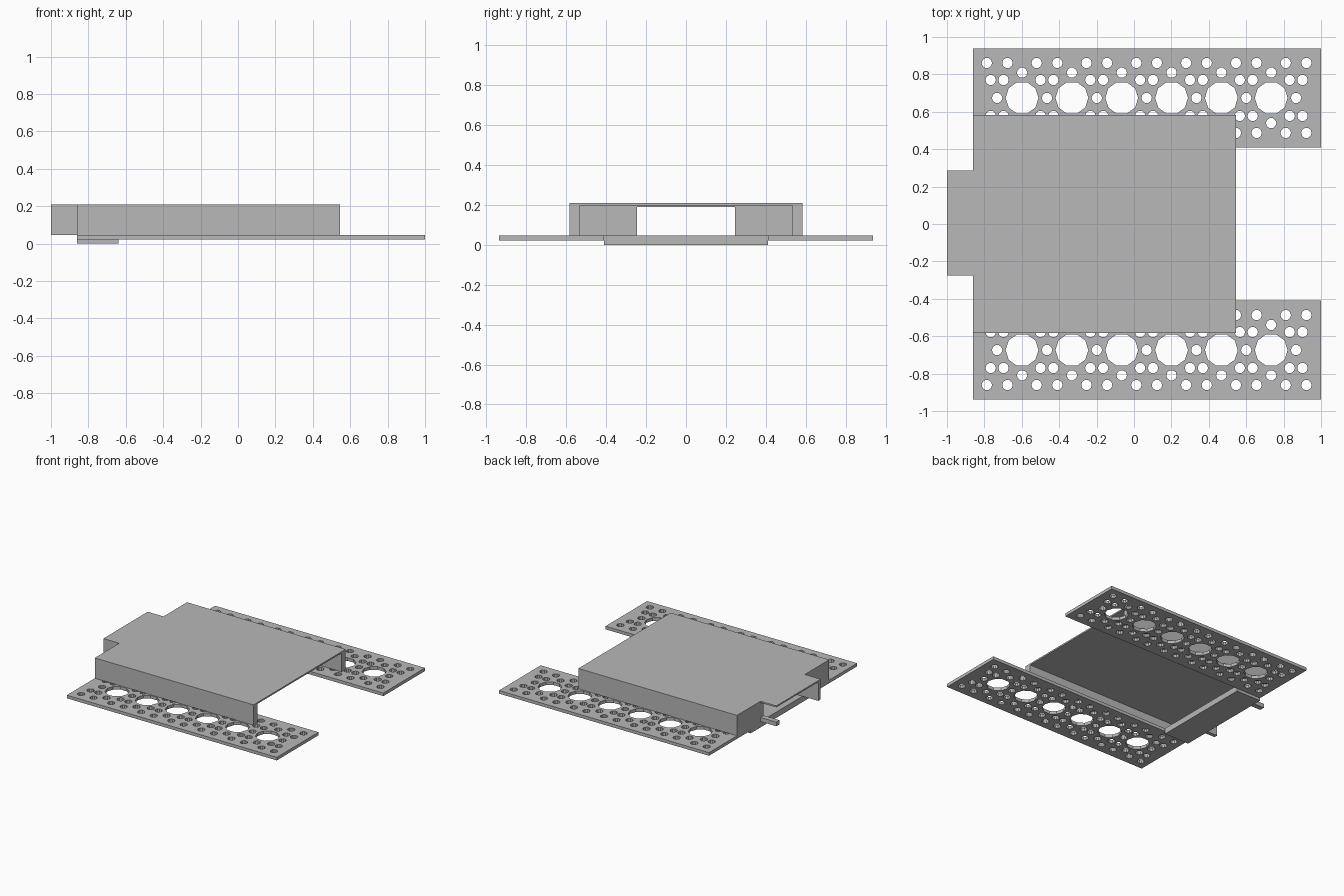
import bpy, math
from mathutils import Vector

cube = bpy.data.objects.get("Cube")
if cube:
    bpy.data.objects.remove(cube, do_unlink=True)

grey = bpy.data.materials.new("plain_grey")
grey.use_nodes = True
grey.diffuse_color = (0.48, 0.48, 0.48, 1)
grey.node_tree.nodes["Principled BSDF"].inputs["Base Color"].default_value = grey.diffuse_color


def link(name, mesh):
    ob = bpy.data.objects.new(name, mesh)
    mesh.materials.clear()
    mesh.materials.append(grey)
    bpy.context.scene.collection.objects.link(ob)
    return ob


def plate(name, outline, z0, z1, holes=()):
    """Flat sheet from an outline and (x, y, radius, sides) holes."""
    curve = bpy.data.curves.new(name, 'CURVE')
    curve.dimensions = '2D'
    curve.fill_mode = 'BOTH'
    curve.extrude = (z1 - z0) / 2
    loops = [outline]
    for x, y, r, n in holes:
        loops.append([(x + r * math.cos(2 * math.pi * i / n),
                       y + r * math.sin(2 * math.pi * i / n)) for i in range(n)])
    for loop in loops:
        spline = curve.splines.new('POLY')
        spline.points.add(len(loop) - 1)
        for point, (x, y) in zip(spline.points, loop):
            point.co = (x, y, 0, 1)
        spline.use_cyclic_u = True
    helper = bpy.data.objects.new(name + "_outline", curve)
    bpy.context.scene.collection.objects.link(helper)
    bpy.context.view_layer.update()
    graph = bpy.context.evaluated_depsgraph_get()
    mesh = bpy.data.meshes.new_from_object(helper.evaluated_get(graph))
    bpy.data.objects.remove(helper, do_unlink=True)
    for v in mesh.vertices:
        v.co.z += (z0 + z1) / 2
    for p in mesh.polygons:
        p.use_smooth = False
    return link(name, mesh)


def box(name, x0, x1, y0, y1, z0, z1):
    return plate(name, [(x0, y0), (x1, y0), (x1, y1), (x0, y1)], z0, z1)


# Shared dimensions
BACK, FRONT, TIP = -0.86, 0.545, -1.0
RAIL_LOW, RAIL_TOP, ROOF = 0.022, 0.047, 0.21
IN_Y, OUT_Y, MID_Y = 0.41, 0.937, 0.674
PITCH, START = 0.2664, -0.865
BIG, SMALL = 0.088, 0.028

# Hole pattern: a large bore ringed by small ones, repeated along the rail
holes = []
for k in range(8):
    cx = START + PITCH * k
    inner = 0 < k < 7
    if inner:
        holes.append((cx, 0, BIG, 10))
        holes += [(cx, s * 0.135, SMALL, 10) for s in (-1, 1)]
    if k < 7:
        holes.append((cx + PITCH / 2, 0, SMALL, 10))
    for side in (-1, 1):
        if inner or (k == 0 and side > 0) or (k == 7 and side < 0):
            for s in (-1, 1):
                holes.append((cx + side * 0.078, s * 0.187, SMALL, 10))
                holes.append((cx + side * 0.099, s * 0.096, SMALL, 10))

# Perforated rails and the cover walls standing on them
for name, s in (("left_side", 1), ("right_side", -1)):
    ys = sorted((s * IN_Y, s * OUT_Y))
    plate(name + "_rail", [(BACK, ys[0]), (1, ys[0]), (1, ys[1]), (BACK, ys[1])],
          RAIL_LOW, RAIL_TOP, [(x, s * MID_Y + y, r, n) for x, y, r, n in holes])
    wall = sorted((s * 0.533, s * 0.583))
    box(name + "_cover_wall", BACK, FRONT, *wall, RAIL_TOP, 0.198)
    end = sorted((s * 0.245, s * 0.533))
    box(name + "_end_wall", BACK, BACK + 0.05, *end, RAIL_TOP, 0.198)

# Cover roof with its projecting tongue
plate("cover_roof", [(BACK, -0.583), (FRONT, -0.583), (FRONT, 0.583), (BACK, 0.583),
                     (BACK, 0.286), (TIP, 0.286), (TIP, -0.275), (BACK, -0.275)], 0.198, ROOF)
box("opening_lintel", BACK, BACK + 0.05, -0.245, 0.245, 0.19, 0.198)

# Tongue supports: a full wall on one side, a low bar on the other
box("tongue_wall", TIP, BACK, -0.275, -0.245, RAIL_TOP, 0.198)
box("tongue_bar", TIP, BACK, 0.245, 0.286, RAIL_TOP, 0.08)

# Cross member joining the rails underneath
box("cross_member", BACK, -0.64, -IN_Y, IN_Y, 0, RAIL_TOP)
